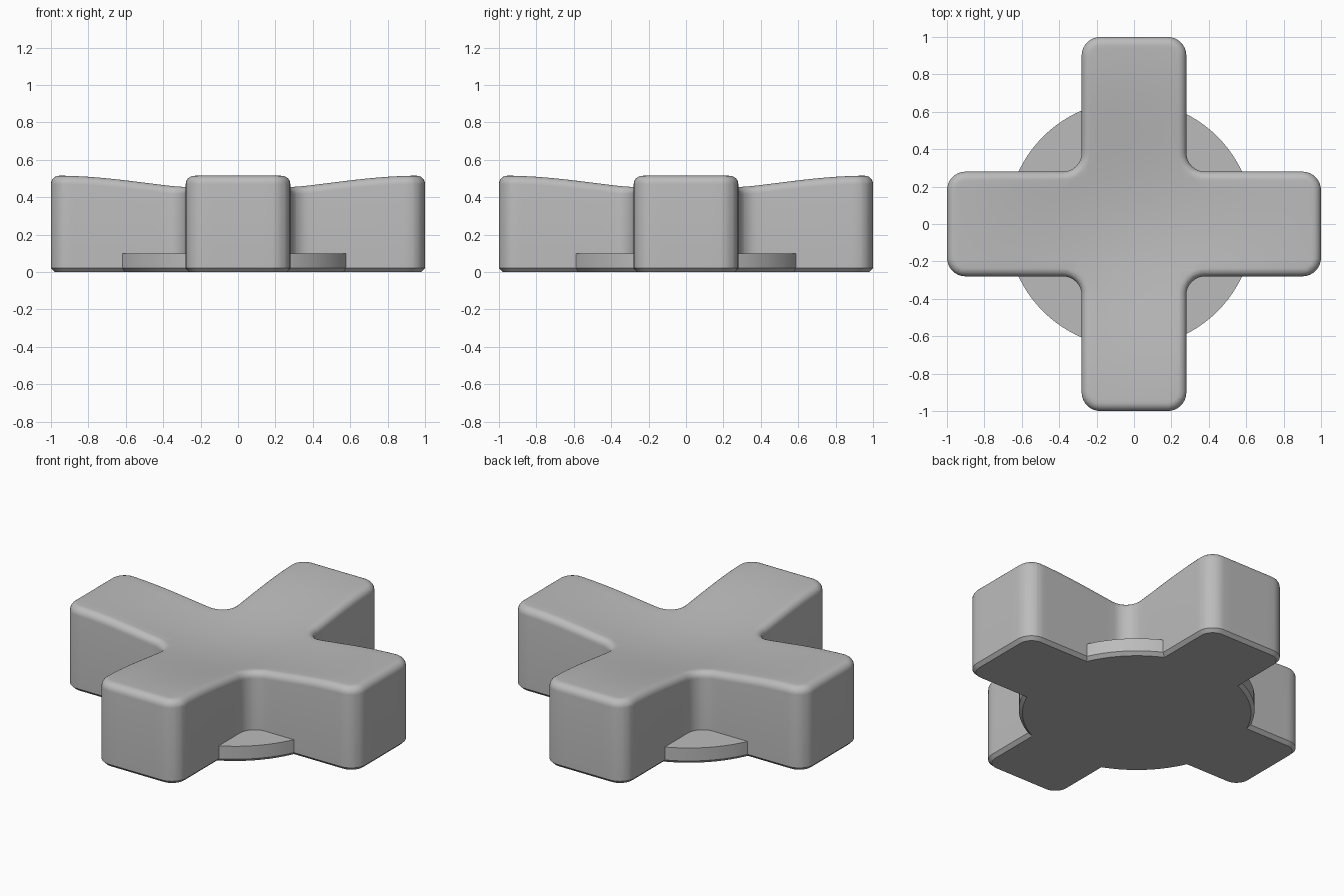
import bpy
import bmesh
from math import sin, cos, pi, hypot, radians

cube = bpy.data.objects.get("Cube")
if cube:
    bpy.data.objects.remove(cube, do_unlink=True)

HALF, FILLET, TOP, ROUND, CHAMFER, DIP = 0.28, 0.1, 0.515, 0.045, 0.02, 0.09

grey = bpy.data.materials.new("plain grey")
grey.use_nodes = True
grey.diffuse_color = (0.5, 0.5, 0.5, 1)
grey.node_tree.nodes["Principled BSDF"].inputs["Base Color"].default_value = (0.5, 0.5, 0.5, 1)


def arc(cx, cy, radius, start, end, steps=8):
    angles = [radians(start + (end - start) * i / steps) for i in range(steps + 1)]
    return [(cx + radius * cos(a), cy + radius * sin(a)) for a in angles]


def cross_outline(inset):
    """Four-armed outline with rounded tips and filleted inner corners."""
    tip, side, inner = 1 - FILLET, HALF - FILLET, HALF + FILLET
    quarter = (arc(tip, -side, FILLET - inset, -90, 0)
               + arc(tip, side, FILLET - inset, 0, 90)
               + arc(inner, inner, FILLET + inset, 270, 180))
    points = []
    for _ in range(4):
        points += quarter
        quarter = [(-y, x) for x, y in quarter]
    return points


def disc_outline(inset):
    return arc(-0.02, 0, 0.66 - inset, 0, 360, 96)[:-1]


def stack(outline, levels):
    """Skin a pile of (inset, height) outlines and cap both ends."""
    bm = bmesh.new()
    rings = [[bm.verts.new((x, y, z)) for x, y in outline(inset)] for inset, z in levels]
    for low, high in zip(rings, rings[1:]):
        for i in range(len(low)):
            bm.faces.new((low[i - 1], low[i], high[i], high[i - 1]))
    bm.faces.new(rings[0][::-1])
    bm.faces.new(rings[-1])
    return bm


def finish(bm, name):
    mesh = bpy.data.meshes.new(name)
    bm.to_mesh(mesh)
    bm.free()
    mesh.materials.append(grey)
    obj = bpy.data.objects.new(name, mesh)
    bpy.context.collection.objects.link(obj)
    bpy.ops.object.select_all(action='DESELECT')
    obj.select_set(True)
    bpy.context.view_layer.objects.active = obj
    bpy.ops.object.shade_smooth_by_angle(angle=radians(35))


# Cross-shaped pad: chamfered foot, straight walls, rounded top rim
levels = [(CHAMFER, 0), (0, CHAMFER)]
for i in range(7):
    a = i / 6 * pi / 2
    levels.append((ROUND * (1 - cos(a)), TOP - ROUND + ROUND * sin(a)))
pad = stack(cross_outline, levels)

# Slice into a grid so the top can be dished smoothly
for i in range(-15, 16):
    for normal in ((1, 0, 0), (0, 1, 0)):
        bmesh.ops.bisect_plane(pad, geom=pad.verts[:] + pad.edges[:] + pad.faces[:],
                               dist=1e-5, plane_co=[n * i / 16 for n in normal], plane_no=normal)
for v in pad.verts:
    if v.co.z > TOP / 2:
        r = min(hypot(v.co.x, v.co.y), 1)
        v.co.z -= DIP * (1 + cos(pi * r)) / 2
finish(pad, "cross_pad")

# Round flange showing between the arms
finish(stack(disc_outline, [(CHAMFER, 0), (0, CHAMFER), (0, 0.1)]), "base_flange")
